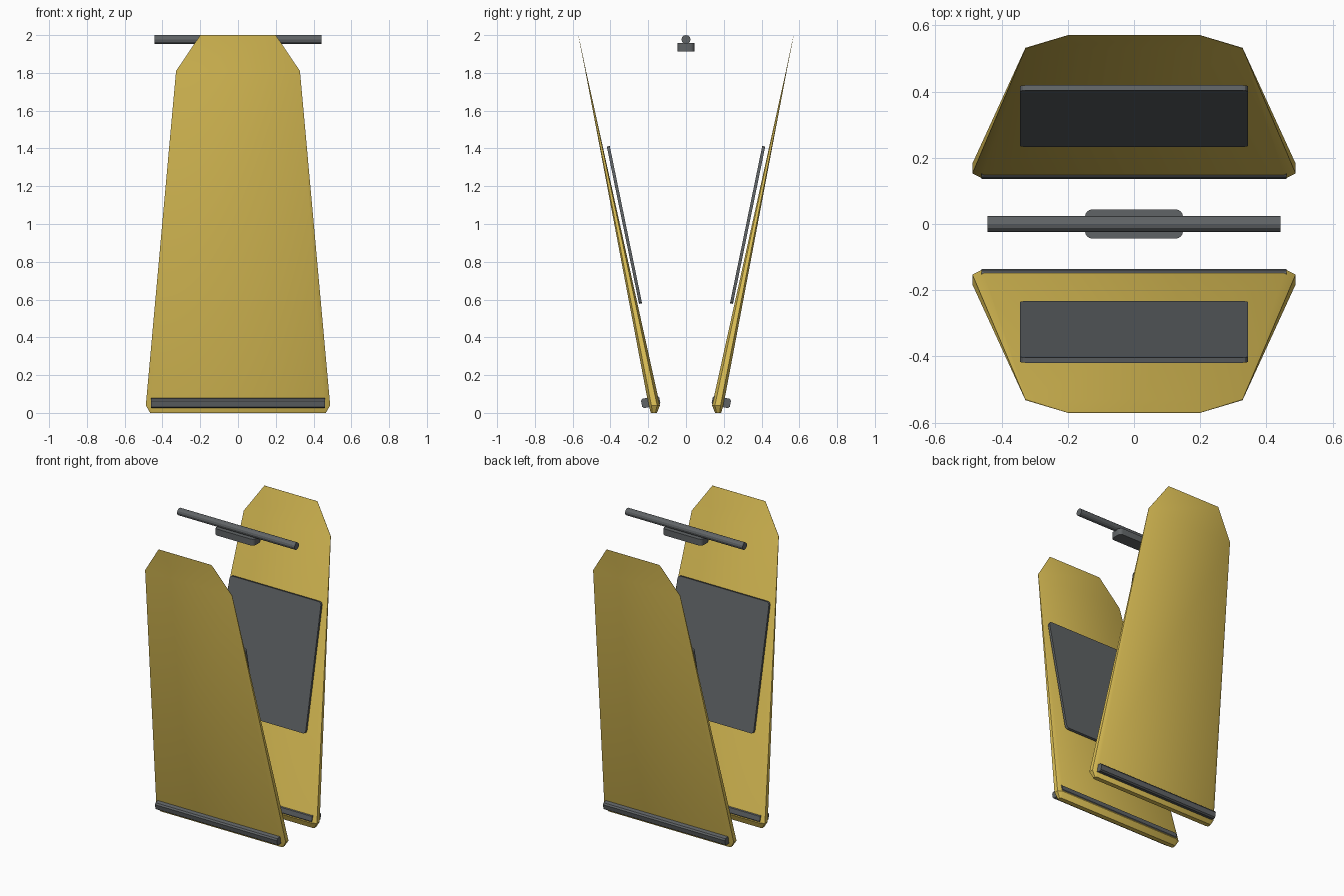
import bpy, bmesh, math
from mathutils import Matrix

cube = bpy.data.objects.get("Cube")
if cube:
    bpy.data.objects.remove(cube, do_unlink=True)


def material(name, rgb):
    mat = bpy.data.materials.new(name)
    mat.use_nodes = True
    mat.diffuse_color = (*rgb, 1)
    mat.node_tree.nodes["Principled BSDF"].inputs["Base Color"].default_value = (*rgb, 1)
    return mat


GOLD = material("gold panel", (0.74, 0.54, 0.095))
GREY = material("dark grey", (0.117, 0.127, 0.133))


def finish(name, bm, mat, matrix=Matrix(), smooth=True):
    bmesh.ops.recalc_face_normals(bm, faces=bm.faces)
    bm.transform(matrix)
    mesh = bpy.data.meshes.new(name)
    bm.to_mesh(mesh)
    bm.free()
    mesh.materials.append(mat)
    obj = bpy.data.objects.new(name, mesh)
    bpy.context.collection.objects.link(obj)
    if smooth:
        bpy.ops.object.select_all(action="DESELECT")
        obj.select_set(True)
        bpy.context.view_layer.objects.active = obj
        bpy.ops.object.shade_smooth_by_angle(angle=math.radians(30))


def bevelled_box(size, axis, width, segments):
    """Box with only the edges running along one axis bevelled."""
    bm = bmesh.new()
    bmesh.ops.create_cube(bm, size=1)
    bmesh.ops.scale(bm, vec=size, verts=bm.verts)
    edges = [e for e in bm.edges
             if abs((e.verts[0].co - e.verts[1].co)[axis]) > size[axis] * 0.9]
    bmesh.ops.bevel(bm, geom=edges, offset=width, segments=segments,
                    profile=0.5, affect="EDGES")
    return bm


def wing_panel():
    """Loft of eight-sided sections, thinning to an edge at the top."""
    bm = bmesh.new()
    # height, centre y, half width, half depth, side chamfer
    sections = [(0.0, -0.17, 0.465, 0.016, 0.012),
                (0.04, -0.168, 0.488, 0.03, 0.03),
                (1.81, -0.531, 0.328, 0.002, 0.003),
                (2.0, -0.57, 0.2, 0.0005, 0.0005)]
    rings = []
    for z, y, w, d, c in sections:
        outline = [(w, -d / 2), (w, d / 2), (w - c, d), (c - w, d),
                   (-w, d / 2), (-w, -d / 2), (c - w, -d), (w - c, -d)]
        rings.append([bm.verts.new((px, y + py, z)) for px, py in outline])
    for low, high in zip(rings, rings[1:]):
        for i in range(8):
            j = (i + 1) % 8
            bm.faces.new((low[i], low[j], high[j], high[i]))
    bm.faces.new(rings[0])
    bm.faces.new(rings[-1])
    return bm


# Leaning panel, inner pad and foot rail, repeated front and back
LEAN = Matrix.Rotation(math.radians(11.6), 4, "X")
for side, turn in (("front", 0), ("back", math.pi)):
    spin = Matrix.Rotation(turn, 4, "Z")
    finish(side + "_panel", wing_panel(), GOLD, spin)
    finish(side + "_pad", bevelled_box((0.69, 0.016, 0.85), 1, 0.02, 3), GREY,
           spin @ Matrix.Translation((0, -0.326, 0.995)) @ LEAN)
    finish(side + "_foot_rail", bevelled_box((0.92, 0.098, 0.05), 0, 0.009, 1), GREY,
           spin @ Matrix.Translation((0, -0.187, 0.058)) @ LEAN, smooth=False)

# Crossbar at the top
bm = bmesh.new()
bmesh.ops.create_cone(bm, cap_ends=True, segments=12, radius1=0.024,
                      radius2=0.024, depth=0.886)
finish("crossbar", bm, GREY,
       Matrix.Translation((0, 0, 1.976)) @ Matrix.Rotation(math.pi / 2, 4, "Y"),
       smooth=False)

# Mounting block below the crossbar
finish("crossbar_mount", bevelled_box((0.296, 0.088, 0.044), 2, 0.022, 4), GREY,
       Matrix.Translation((0, 0, 1.935)))
